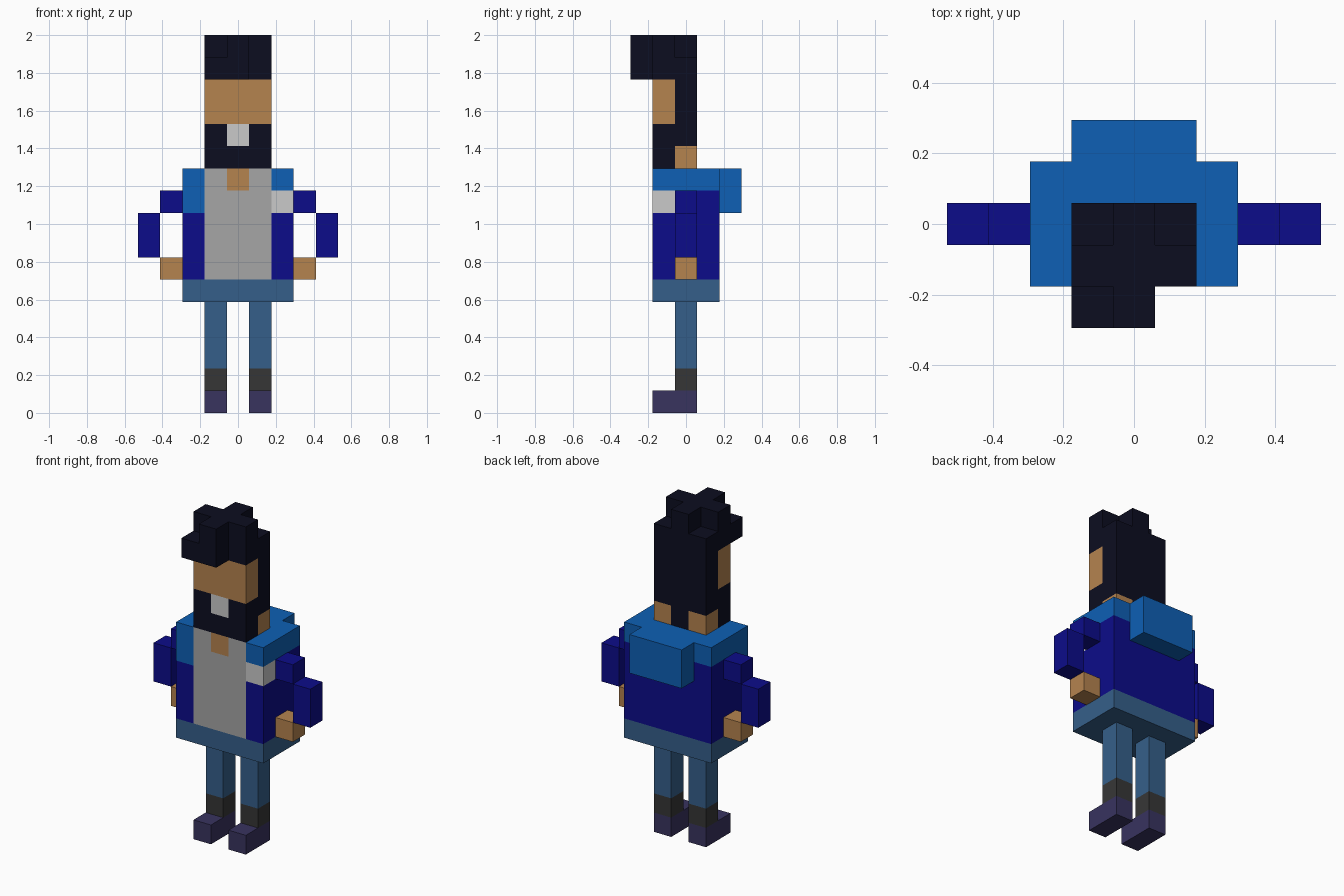
import bpy, bmesh, math
from mathutils import Vector

if "Cube" in bpy.data.objects:
    bpy.data.objects.remove(bpy.data.objects["Cube"])

U = 2 / 17  # edge of one cube; the figure is 17 cubes tall


def linear(c):
    c /= 255
    return c / 12.92 if c <= 0.04045 else ((c + 0.055) / 1.055) ** 2.4


PALETTE = {
    "black hair": (12, 13, 32), "skin": (181, 131, 79), "white": (202, 202, 202),
    "bright blue": (14, 96, 181), "navy": (12, 12, 138), "grey shirt": (166, 166, 166),
    "denim": (53, 95, 138), "dark sock": (54, 54, 54), "purple shoe": (56, 51, 95),
}
MATS = {}
for mat_name, rgb in PALETTE.items():
    MATS[mat_name] = bpy.data.materials.new(mat_name)
    MATS[mat_name].diffuse_color = (*[linear(c) for c in rgb], 1)


def block(x, y, z):
    """All cube cells in inclusive (low, high) ranges."""
    return [(i, j, k) for i in range(x[0], x[1] + 1)
            for j in range(y[0], y[1] + 1) for k in range(z[0], z[1] + 1)]


def build(name, cells, colour):
    """Skin a set of cells; colour is a material name or a rule(x, y, z)."""
    rule = colour if callable(colour) else lambda x, y, z: colour
    cells = set(cells)
    names = sorted({rule(*c) for c in cells})
    mesh = bpy.data.meshes.new(name)
    for n in names:
        mesh.materials.append(MATS[n])
    bm = bmesh.new()
    verts = {}

    def vert(p):
        key = tuple(round(v * 2) for v in p)
        if key not in verts:
            verts[key] = bm.verts.new(p * U)
        return verts[key]

    for c in sorted(cells):
        centre = Vector((c[0], c[1], c[2] + 0.5))
        for axis in range(3):
            for sign in (-1, 1):
                n = Vector((0, 0, 0))
                n[axis] = sign
                if tuple(int(a + b) for a, b in zip(c, n)) in cells:
                    continue
                u = Vector((0, 0, 0))
                u[(axis + 1) % 3] = 0.5
                w = n.cross(u)
                mid = centre + n * 0.5
                f = bm.faces.new([vert(mid + d) for d in (-u - w, u - w, u + w, w - u)])
                f.material_index = names.index(rule(*c))
    # merge flat runs of one colour
    bmesh.ops.dissolve_limit(bm, angle_limit=math.radians(1), verts=bm.verts[:],
                             edges=bm.edges[:], delimit={'MATERIAL'})
    bm.to_mesh(mesh)
    bm.free()
    obj = bpy.data.objects.new(name, mesh)
    bpy.context.collection.objects.link(obj)


# Legs and arms, one set per side
for side, s in (("left", -1), ("right", 1)):
    build(side + "_shoe", block((s, s), (-1, 0), (0, 0)), "purple shoe")
    build(side + "_sock", [(s, 0, 1)], "dark sock")
    build(side + "_leg", block((s, s), (0, 0), (2, 4)), "denim")
    build(side + "_shoulder", [(3 * s, 0, 9)], "navy")
    build(side + "_forearm", block((4 * s, 4 * s), (0, 0), (7, 8)), "navy")
    build(side + "_hand", [(3 * s, 0, 6)], "skin")

# Hips
build("hips", block((-2, 2), (-1, 1), (5, 5)), "denim")


# Torso: open jacket over a shirt, with collar and badge patch
def torso_colour(x, y, z):
    if y == -1 and abs(x) <= 1:
        if z < 10:
            return "grey shirt"
        return "skin" if x == 0 else "grey shirt"
    if z == 10 or (x, y, z) == (-2, -1, 9):
        return "bright blue"
    return "white" if (x, y, z) == (2, -1, 9) else "navy"


def torso_top(x, y, z):
    return torso_colour(x, y, z)


build("torso", block((-2, 2), (-1, 1), (6, 10)), torso_top)
build("hood", block((-1, 1), (2, 2), (9, 10)), "bright blue")


# Head: beard, teeth, face band and neck
def head_colour(x, y, z):
    if y == -1 and z in (13, 14):
        return "skin"
    if (x, y, z) == (0, -1, 12):
        return "white"
    if y == 0 and z == 11 and x != 0:
        return "skin"
    return "black hair"


build("head", block((-1, 1), (-1, 0), (11, 14)), head_colour)

# Hair: slab with a fringe and a plus-shaped tuft on top
hair = block((-1, 1), (-1, 0), (15, 15)) + block((-1, 0), (-2, -2), (15, 15))
hair += block((-1, 1), (-1, -1), (16, 16)) + block((0, 0), (-2, 0), (16, 16))
build("hair", hair, "black hair")

for m in bpy.data.materials:
    if m.users and not m.is_grease_pencil:
        m.use_nodes = True
        m.node_tree.nodes["Principled BSDF"].inputs["Base Color"].default_value = m.diffuse_color
